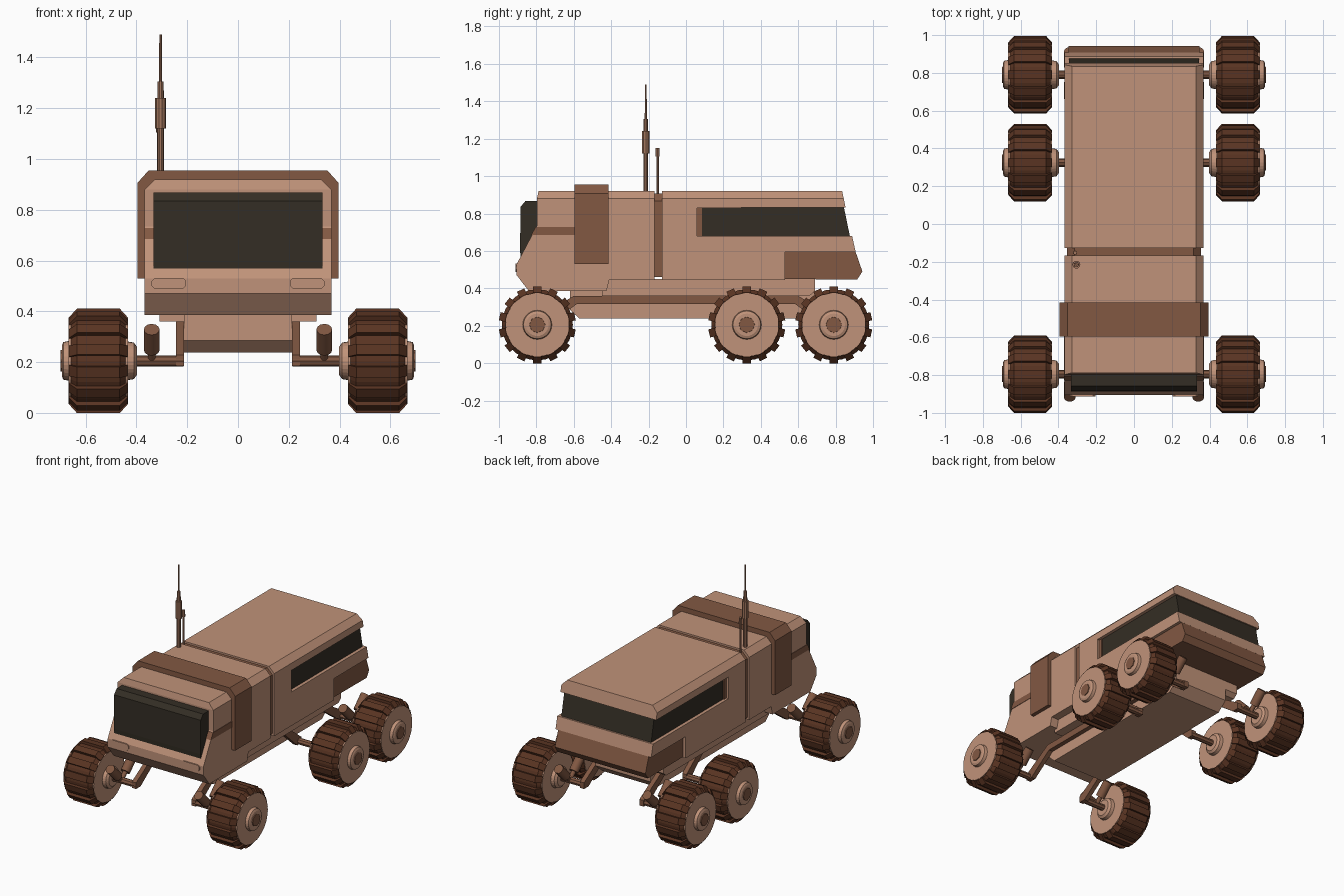
import bpy, bmesh, math
from mathutils import Vector, Matrix

if "Cube" in bpy.data.objects:
    bpy.data.objects.remove(bpy.data.objects["Cube"])


def material(name, rgb):
    m = bpy.data.materials.new(name)
    m.diffuse_color = (*rgb, 1)
    m.use_nodes = True
    m.node_tree.nodes["Principled BSDF"].inputs["Base Color"].default_value = m.diffuse_color
    return m


TAN = material("tan panel", (0.53, 0.29, 0.192))
BROWN = material("brown trim", (0.223, 0.098, 0.055))
MID = material("antenna tan", (0.36, 0.18, 0.11))
TYRE = material("dark brown rubber", (0.10, 0.034, 0.016))
GLASS = material("dark glass", (0.034, 0.027, 0.018))


def finish(name, bm, mat, smooth=False):
    bmesh.ops.recalc_face_normals(bm, faces=bm.faces)
    me = bpy.data.meshes.new(name)
    bm.to_mesh(me)
    bm.free()
    me.materials.append(mat)
    ob = bpy.data.objects.new(name, me)
    bpy.context.collection.objects.link(ob)
    if smooth:
        bpy.ops.object.select_all(action='DESELECT')
        ob.select_set(True)
        bpy.context.view_layer.objects.active = ob
        bpy.ops.object.shade_smooth_by_angle(angle=math.radians(35))
    return ob


def add_prism(bm, pts, axis, lo, hi, matrix=None):
    """Extrude a 2D profile along x (points are y,z) or along y (points are x,z)."""
    def place(t, a, b):
        v = Vector((t, a, b) if axis == 'x' else (a, t, b))
        return matrix @ v if matrix else v
    rows = [[bm.verts.new(place(t, a, b)) for a, b in pts] for t in (lo, hi)]
    bm.faces.new(rows[0])
    bm.faces.new(rows[1])
    n = len(pts)
    for i in range(n):
        j = (i + 1) % n
        bm.faces.new((rows[0][i], rows[0][j], rows[1][j], rows[1][i]))


def prism(name, pts, axis, lo, hi, mat, roof=None, bevel=0.04):
    bm = bmesh.new()
    add_prism(bm, pts, axis, lo, hi)
    if roof:  # chamfer the two long roof edges
        edges = [e for e in bm.edges
                 if all(abs(v.co.z - roof) < 1e-4 for v in e.verts)
                 and abs(e.verts[0].co.x - e.verts[1].co.x) < 1e-4]
        bmesh.ops.bevel(bm, geom=edges, offset=bevel, segments=1, affect='EDGES')
    return finish(name, bm, mat)


def lathe(name, origin, direction, stations, segs, mat, smooth=False):
    """Turned solid along a direction; stations are (distance, radius)."""
    bm = bmesh.new()
    rot = Vector((0, 0, 1)).rotation_difference(Vector(direction)).to_matrix()
    rings = []
    for d, r in stations:
        rings.append([bm.verts.new(Vector(origin) + rot @ Vector(
            (r * math.cos(2 * math.pi * i / segs), r * math.sin(2 * math.pi * i / segs), d)))
            for i in range(segs)])
    bm.faces.new(rings[0])
    bm.faces.new(rings[-1])
    for a, b in zip(rings, rings[1:]):
        for i in range(segs):
            j = (i + 1) % segs
            bm.faces.new((a[i], a[j], b[j], b[i]))
    return finish(name, bm, mat, smooth)


# Cab
prism("cab_body", [(-0.168, 0.92), (-0.788, 0.92), (-0.797, 0.88), (-0.797, 0.735),
                   (-0.905, 0.53), (-0.905, 0.47), (-0.84, 0.385), (-0.425, 0.385),
                   (-0.41, 0.445), (-0.168, 0.445)], 'x', -0.368, 0.368, TAN, roof=0.92)
prism("cab_side_stripe", [(-0.59, 0.685), (-0.59, 0.728), (-0.804, 0.728), (-0.828, 0.685)],
      'x', -0.371, 0.371, BROWN)
prism("windshield", [(-0.78, 0.868), (-0.858, 0.868), (-0.885, 0.835), (-0.887, 0.60),
                     (-0.884, 0.56), (-0.80, 0.56)], 'x', -0.333, 0.333, GLASS)
prism("roll_band", [(-0.395, 0.53), (-0.395, 0.907), (-0.352, 0.955), (0.352, 0.955),
                    (0.395, 0.907), (0.395, 0.53)], 'y', -0.595, -0.415, BROWN)

# Joint between cab and rear cabin
prism("joint_groove", [(-0.2, 0.46), (-0.2, 0.908), (-0.1, 0.908), (-0.1, 0.46)],
      'x', -0.355, 0.355, BROWN, roof=0.908)

# Rear cabin with notches for the window band and the bumper
prism("rear_cabin", [(-0.128, 0.445), (0.53, 0.445), (0.53, 0.595), (0.907, 0.595),
                     (0.888, 0.68), (0.06, 0.68), (0.06, 0.83), (0.853, 0.833),
                     (0.835, 0.92), (-0.128, 0.92)], 'x', -0.368, 0.368, TAN, roof=0.92)
prism("window_frame_post", [(0.05, 0.675), (0.05, 0.835), (0.085, 0.835), (0.085, 0.675)],
      'x', -0.352, 0.352, BROWN)
prism("wraparound_window", [(0.05, 0.675), (0.05, 0.84), (0.843, 0.84), (0.877, 0.675)],
      'x', -0.345, 0.345, GLASS)
prism("rear_bumper", [(0.5, 0.60), (0.5, 0.45), (0.915, 0.447), (0.943, 0.49), (0.905, 0.60)],
      'x', -0.348, 0.348, BROWN)

# Chassis
prism("upper_chassis", [(-0.45, 0.36), (-0.45, 0.45), (0.69, 0.45), (0.69, 0.385), (0.66, 0.36)],
      'x', -0.31, 0.31, TAN)
prism("lower_chassis", [(-0.62, 0.39), (-0.62, 0.285), (-0.57, 0.238), (0.62, 0.238),
                        (0.69, 0.30), (0.69, 0.39)], 'x', -0.212, 0.212, TAN)

# Antennas
lathe("tall_antenna", (-0.305, -0.215, 0.90), (0, 0, 1),
      [(0, 0.013), (0.22, 0.013), (0.22, 0.021), (0.34, 0.021), (0.34, 0.013),
       (0.405, 0.012), (0.405, 0.006), (0.59, 0.005)], 10, MID)
lathe("short_antenna", (-0.312, -0.152, 0.89), (0, 0, 1),
      [(0, 0.007), (0.215, 0.007), (0.215, 0.011), (0.26, 0.010)], 8, MID)

WHEEL_Z, TEETH = 0.205, 14
for s, side in ((-1, "left"), (1, "right")):
    # Headlamp plate with clipped corners
    prism(f"{side}_headlamp", [(s * x, z) for x, z in (
        (0.205, 0.50), (0.217, 0.488), (0.328, 0.488), (0.34, 0.50),
        (0.34, 0.52), (0.328, 0.532), (0.217, 0.532), (0.205, 0.52))],
        'y', -0.912, -0.89, TAN)

    # Suspension rail from front axle to rear axle, plus middle branch
    lo, hi = sorted((s * 0.213, s * 0.245))
    prism(f"{side}_suspension_rail", [
        (-0.815, 0.185), (-0.815, 0.228), (-0.60, 0.36), (0.60, 0.36), (0.815, 0.228),
        (0.815, 0.185), (0.765, 0.185), (0.585, 0.315), (-0.585, 0.315), (-0.765, 0.185)],
        'x', lo, hi, BROWN)
    prism(f"{side}_middle_arm", [(0.13, 0.34), (0.20, 0.34), (0.345, 0.228),
                                 (0.345, 0.185), (0.30, 0.185)], 'x', lo, hi, BROWN)

    for y, place in ((-0.795, "front"), (0.325, "middle"), (0.79, "rear")):
        name = f"{side}_{place}"
        centre = (0, y, WHEEL_Z)
        out = (s, 0, 0)
        lathe(name + "_axle", centre, out, [(0.215, 0.022), (0.42, 0.022)], 8, BROWN)

        # Tyre with tread bars
        lathe(name + "_tyre", centre, out, [(0.437, 0.165), (0.465, 0.19), (0.635, 0.19),
                                            (0.663, 0.165)], 2 * TEETH, TYRE)
        bm = bmesh.new()
        for i in range(TEETH):
            m = Matrix.Translation(centre) @ Matrix.Rotation(2 * math.pi * i / TEETH, 4, 'X')
            add_prism(bm, [(s * x, z) for x, z in (
                (0.435, 0.155), (0.435, 0.172), (0.466, 0.206), (0.634, 0.206),
                (0.665, 0.172), (0.665, 0.155))], 'y', -0.022, 0.022, m)
        finish(name + "_tread", bm, TYRE)

        # Wheel disc with stepped hub on both faces
        lathe(name + "_disc", centre, out, [
            (0.398, 0.055), (0.410, 0.072), (0.434, 0.076), (0.434, 0.17), (0.667, 0.17),
            (0.667, 0.078), (0.688, 0.074), (0.694, 0.06)], 2 * TEETH, TAN)
        lathe(name + "_hub_cap", centre, out, [(0.68, 0.045), (0.699, 0.042)], 8, BROWN)

        # V-shaped dampers on the front and rear wheels
        if place != "middle":
            for k, end in ((-1, "fore"), (1, "aft")):
                direction = Vector((0, k, 1.0)).normalized()
                lathe(f"{name}_{end}_damper", (s * 0.34, y, WHEEL_Z), direction,
                      [(0, 0.015), (0.06, 0.015), (0.06, 0.031), (0.175, 0.031)],
                      12, BROWN, smooth=True)
